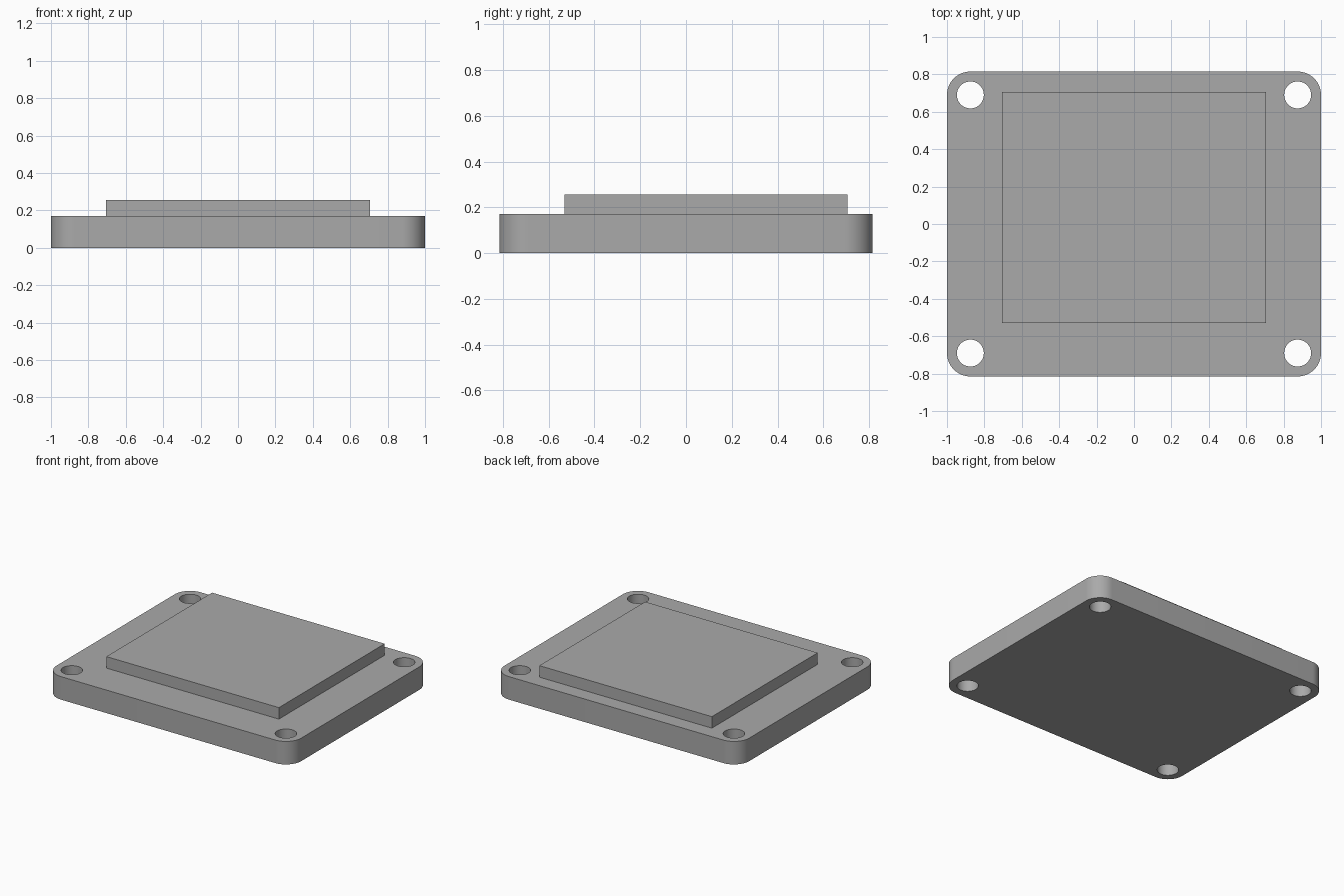
import bpy, bmesh, math

if "Cube" in bpy.data.objects:
    bpy.data.objects.remove(bpy.data.objects["Cube"])

HALF_X, HALF_Y, PLATE_TOP = 1.0, 0.815, 0.17
HOLE_X, HOLE_Y, HOLE_R = 0.875, 0.69, 0.072
CORNER_R = 0.125
PAD_TOP = 0.255

grey = bpy.data.materials.new("plain grey")
grey.use_nodes = True
color = (0.4, 0.4, 0.4, 1)
grey.diffuse_color = color
grey.node_tree.nodes["Principled BSDF"].inputs["Base Color"].default_value = color


def prism(name, outline, z0, z1):
    """Extrude a flat counterclockwise outline from z0 to z1."""
    bm = bmesh.new()
    base = bm.faces.new([bm.verts.new((x, y, z0)) for x, y in outline])
    top = bmesh.ops.extrude_face_region(bm, geom=[base], use_keep_orig=True)["geom"]
    bmesh.ops.translate(bm, vec=(0, 0, z1 - z0),
                        verts=[v for v in top if isinstance(v, bmesh.types.BMVert)])
    bmesh.ops.recalc_face_normals(bm, faces=bm.faces)
    mesh = bpy.data.meshes.new(name)
    bm.to_mesh(mesh)
    bm.free()
    mesh.materials.append(grey)
    obj = bpy.data.objects.new(name, mesh)
    bpy.context.collection.objects.link(obj)
    return obj


def arc(cx, cy, r, start, sweep, steps):
    angles = [start + sweep * i / steps for i in range(steps + 1)]
    return [(cx + r * math.cos(a), cy + r * math.sin(a)) for a in angles]


# Base plate with rounded corners
corners = [(1, 1), (-1, 1), (-1, -1), (1, -1)]
outline = []
for i, (sx, sy) in enumerate(corners):
    outline += arc(sx * (HALF_X - CORNER_R), sy * (HALF_Y - CORNER_R),
                   CORNER_R, i * math.pi / 2, math.pi / 2, 16)
plate = prism("base_plate", outline, 0, PLATE_TOP)

# Four through holes near the corners
for sx, sy in corners:
    circle = arc(sx * HOLE_X, sy * HOLE_Y, HOLE_R, 0, math.tau, 48)[:-1]
    cutter = prism("hole_cutter", circle, -0.1, PLATE_TOP + 0.1)
    cutter.hide_render = True
    cut = plate.modifiers.new("hole", 'BOOLEAN')
    cut.operation = 'DIFFERENCE'
    cut.solver = 'EXACT'
    cut.object = cutter
    bpy.context.view_layer.objects.active = plate
    bpy.ops.object.modifier_apply(modifier=cut.name)
    bpy.data.objects.remove(cutter)

# Raised rectangular pad, set toward the back
pad = prism("raised_pad", [(-0.705, -0.53), (0.705, -0.53), (0.705, 0.705), (-0.705, 0.705)],
            PLATE_TOP, PAD_TOP)

# Smooth the round walls, keep the rims sharp
bpy.ops.object.select_all(action='DESELECT')
plate.select_set(True)
bpy.context.view_layer.objects.active = plate
bpy.ops.object.shade_smooth_by_angle(angle=math.radians(30))
